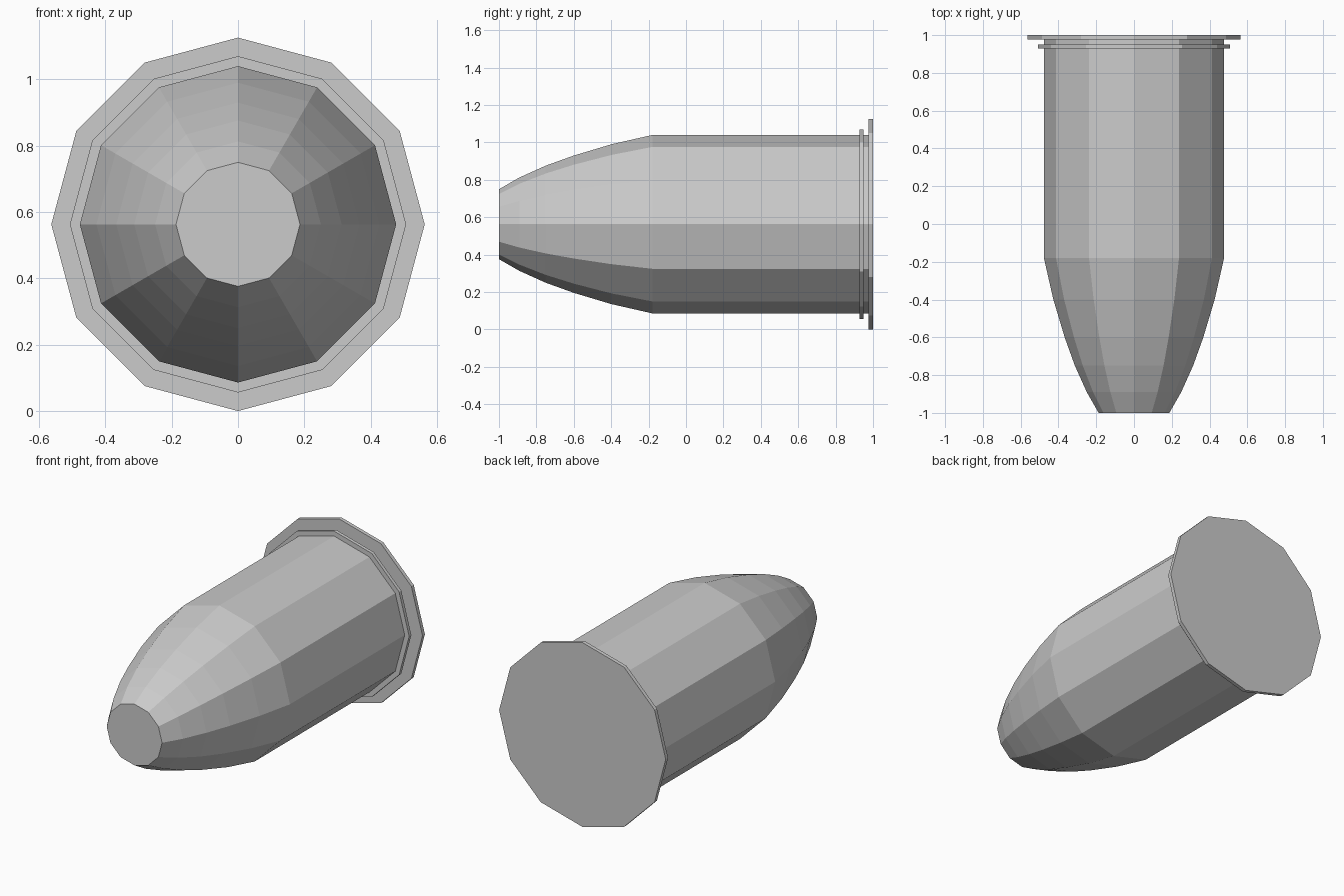
import bpy, bmesh
from math import sin, cos, tau

if "Cube" in bpy.data.objects:
    bpy.data.objects.remove(bpy.data.objects["Cube"])

SIDES = 12
AXIS_Z = 0.563

# (y, radius) from the blunt tip to the flanged base
NOSE = [(-1.0, 0.187), (-0.89, 0.25), (-0.75, 0.313), (-0.6, 0.367), (-0.4, 0.427), (-0.18, 0.477)]
RING = [(0.928, 0.477), (0.928, 0.507), (0.949, 0.507), (0.949, 0.477)]
FLANGE = [(0.977, 0.477), (0.977, 0.563), (1.0, 0.563)]


def lathe_y(name, profile):
    """Faceted solid turned about the y axis, capped at both ends."""
    bm = bmesh.new()
    rings = [[bm.verts.new((r * sin(tau * i / SIDES), y, AXIS_Z + r * cos(tau * i / SIDES)))
              for i in range(SIDES)] for y, r in profile]
    for a, b in zip(rings, rings[1:]):
        for i in range(SIDES):
            j = (i + 1) % SIDES
            bm.faces.new((a[i], a[j], b[j], b[i]))
    bm.faces.new(rings[0])
    bm.faces.new(rings[-1])
    bmesh.ops.recalc_face_normals(bm, faces=bm.faces[:])
    mesh = bpy.data.meshes.new(name)
    bm.to_mesh(mesh)
    bm.free()
    obj = bpy.data.objects.new(name, mesh)
    bpy.context.collection.objects.link(obj)
    return obj


# Tapered nose, straight casing, thin ring and base flange as one continuous shell
lathe_y("flanged_shell", NOSE + RING + FLANGE)
